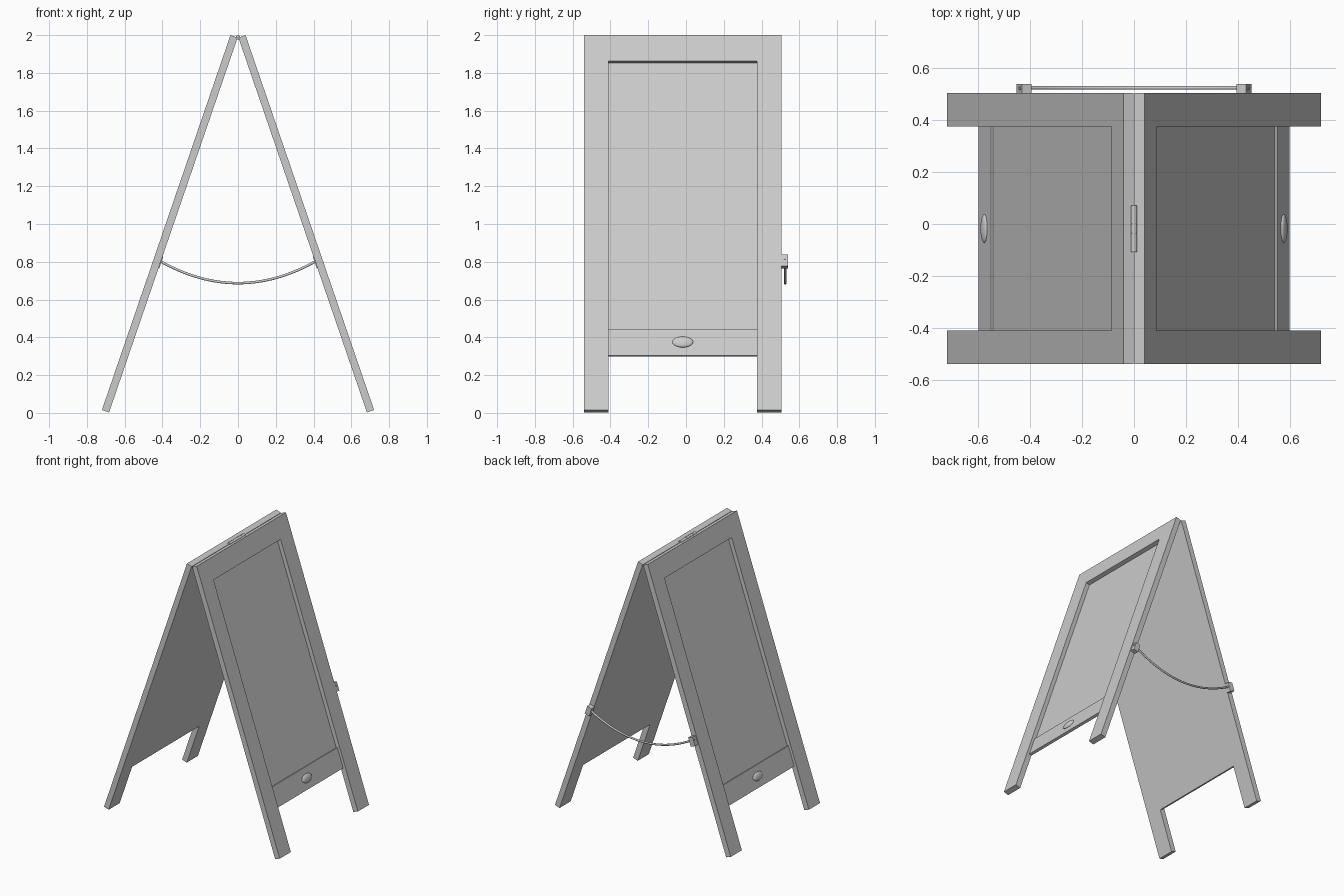
import bpy, bmesh, math
from mathutils import Matrix, Vector

cube = bpy.data.objects.get("Cube")
if cube:
    bpy.data.objects.remove(cube, do_unlink=True)

grey = bpy.data.materials.new("plain_grey")
grey.use_nodes = True
COLOUR = (0.6, 0.6, 0.6, 1)
grey.diffuse_color = COLOUR
grey.node_tree.nodes["Principled BSDF"].inputs["Base Color"].default_value = COLOUR

# Leaning board frame: local x runs down the slope, y across, z outwards
LEAN = math.atan(0.343)
down = Vector((math.sin(LEAN), 0, -math.cos(LEAN)))
out = Vector((math.cos(LEAN), 0, math.sin(LEAN)))
slope = Matrix((down, (0, 1, 0), out)).transposed().to_4x4()
slope.translation = (0.002, 0, 1.987)
LENGTH, THICK = 2.098, 0.04
Y0, Y1, IN0, IN1 = -0.54, 0.505, -0.41, 0.375
MID = (Y0 + Y1) / 2


def finish(name, bm, matrix=None, mirror=True, smooth=False):
    if matrix:
        bm.transform(matrix)
    bmesh.ops.recalc_face_normals(bm, faces=bm.faces)
    mesh = bpy.data.meshes.new(name)
    bm.to_mesh(mesh)
    bm.free()
    mesh.materials.append(grey)
    obj = bpy.data.objects.new(name, mesh)
    bpy.context.collection.objects.link(obj)
    if mirror:
        obj.modifiers.new("other_side", 'MIRROR').use_mirror_merge = False
    if smooth:
        bpy.ops.object.select_all(action='DESELECT')
        obj.select_set(True)
        bpy.context.view_layer.objects.active = obj
        bpy.ops.object.shade_smooth_by_angle(angle=math.radians(40))
    return obj


def prism(name, outline, low, high):
    """Extrude an outline drawn on the board from low to high."""
    bm = bmesh.new()
    face = bm.faces.new([bm.verts.new((u, y, low)) for u, y in outline])
    new = bmesh.ops.extrude_face_region(bm, geom=[face])["geom"]
    verts = [v for v in new if isinstance(v, bmesh.types.BMVert)]
    bmesh.ops.translate(bm, verts=verts, vec=(0, 0, high - low))
    return finish(name, bm, slope)


def slab(name, u0, u1, y0, y1, low, high):
    return prism(name, [(u0, y0), (u1, y0), (u1, y1), (u0, y1)], low, high)


def rod(name, radius, length, matrix, mirror, sides=16):
    bm = bmesh.new()
    bmesh.ops.create_cone(bm, cap_ends=True, segments=sides, radius1=radius,
                          radius2=radius, depth=length)
    return finish(name, bm, matrix, mirror, smooth=True)


# Boards: top rail with two legs, thin panel and a raised bottom rail
prism("frame", [(0, Y0), (LENGTH, Y0), (LENGTH, IN0), (0.145, IN0),
                (0.145, IN1), (LENGTH, IN1), (LENGTH, Y1), (0, Y1)], 0, THICK)
slab("panel", 0.145, 1.637, IN0, IN1, 0, 0.01)
slab("bottom_rail", 1.637, 1.785, IN0, IN1, 0, 0.02)

# Oval knobs on the bottom rails
bm = bmesh.new()
bmesh.ops.create_uvsphere(bm, u_segments=32, v_segments=16, radius=1)
knob = Matrix.Translation((1.711, MID, 0.021)) @ Matrix.Diagonal((0.03, 0.055, 0.012, 1))
finish("knob", bm, slope @ knob, smooth=True)

# Hinge knuckles and pin along the ridge
turn = Matrix.Rotation(math.pi / 2, 4, 'X')
for i in range(5):
    place = Matrix.Translation((0, MID + (i - 2) * 0.036, 1.988)) @ turn
    rod(f"hinge_knuckle_{i + 1}", 0.012, 0.035, place, False)
rod("hinge_pin", 0.008, 0.178, Matrix.Translation((0, MID, 1.988)) @ turn, False)

# Rope brackets on the back edges of the legs, each with a screw
slab("rope_bracket", 1.225, 1.29, Y1, 0.54, -0.004, 0.034)
rod("bracket_screw", 0.007, 0.006,
    slope @ Matrix.Translation((1.247, 0.523, 0.035)), True, 12)

# Sagging rope between the brackets
curve = bpy.data.curves.new("rope", 'CURVE')
curve.dimensions = '3D'
curve.bevel_depth = 0.007
curve.bevel_resolution = 3
curve.use_fill_caps = True
spline = curve.splines.new('POLY')
STEPS = 32
spline.points.add(STEPS)
for i, point in enumerate(spline.points):
    t = 2 * i / STEPS - 1
    point.co = (0.415 * t, 0.525, 0.687 + 0.118 * t * t, 1)
curve.materials.append(grey)
rope = bpy.data.objects.new("rope", curve)
bpy.context.collection.objects.link(rope)
